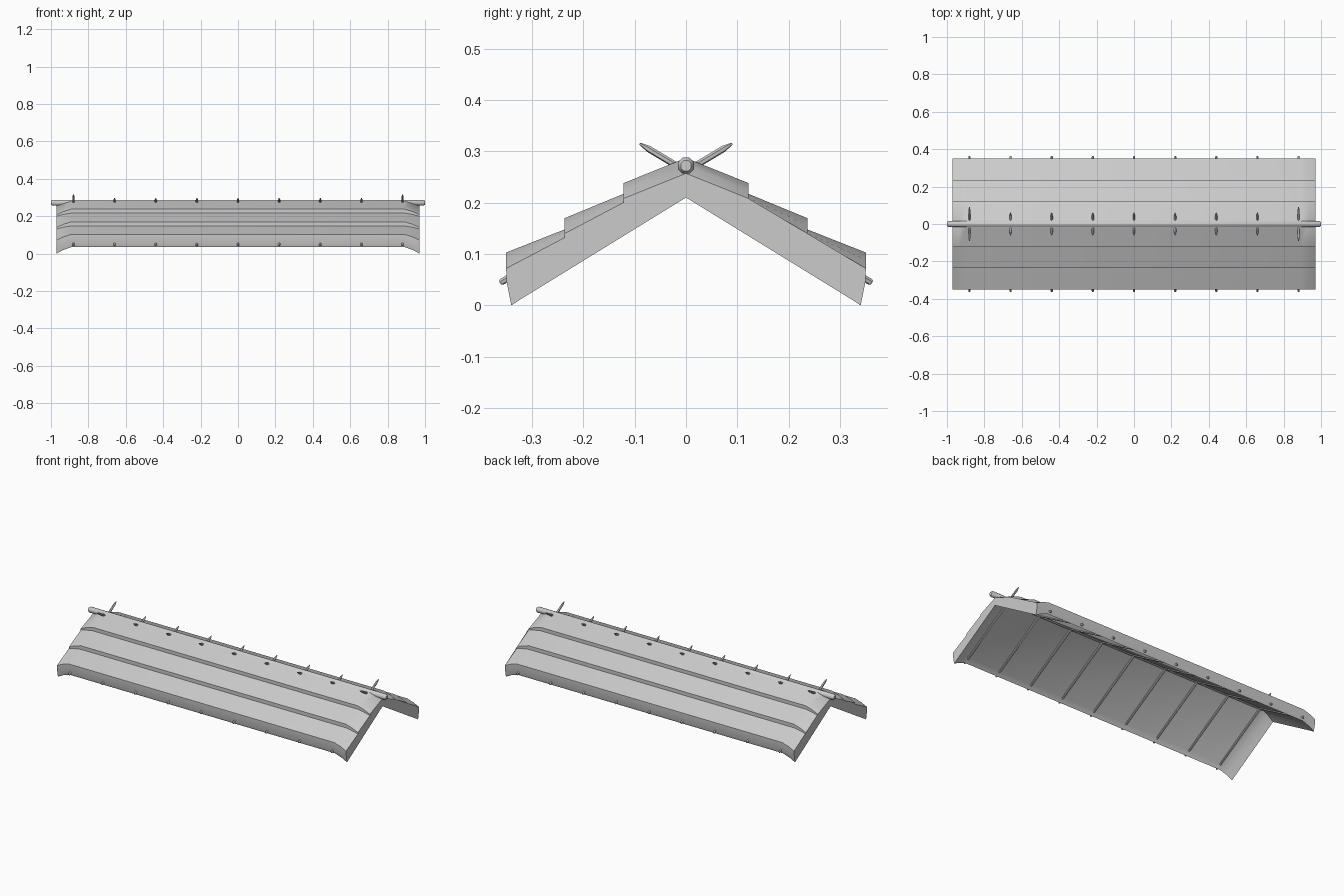
import bpy
import bmesh
import math
from mathutils import Vector

if "Cube" in bpy.data.objects:
    bpy.data.objects.remove(bpy.data.objects["Cube"])

# One plain grey for the whole roof
grey = bpy.data.materials.new("pale grey")
grey.use_nodes = True
grey.diffuse_color = (0.6, 0.6, 0.6, 1)
grey.node_tree.nodes["Principled BSDF"].inputs["Base Color"].default_value = (0.6, 0.6, 0.6, 1)


def finish(bm, name, angle):
    bmesh.ops.recalc_face_normals(bm, faces=bm.faces[:])
    mesh = bpy.data.meshes.new(name)
    bm.to_mesh(mesh)
    bm.free()
    mesh.materials.append(grey)
    obj = bpy.data.objects.new(name, mesh)
    bpy.context.collection.objects.link(obj)
    bpy.ops.object.select_all(action="DESELECT")
    obj.select_set(True)
    bpy.context.view_layer.objects.active = obj
    bpy.ops.object.shade_smooth_by_angle(angle=math.radians(angle))
    return obj


def loft(name, rings, angle):
    """Skin a row of closed rings and cap both ends."""
    bm = bmesh.new()
    loops = [[bm.verts.new(p) for p in ring] for ring in rings]
    n = len(loops[0])
    for a, b in zip(loops, loops[1:]):
        for i in range(n):
            j = (i + 1) % n
            bm.faces.new((a[i], a[j], b[j], b[i]))
    caps = [bm.faces.new(loops[0]), bm.faces.new(loops[-1])]
    bmesh.ops.triangulate(bm, faces=caps)
    return finish(bm, name, angle)


def pole(name, start, end, stations, sides):
    """Round pole; stations are (distance from start, radius)."""
    start, end = Vector(start), Vector(end)
    axis = (end - start).normalized()
    side = axis.orthogonal().normalized()
    other = axis.cross(side)
    rings = []
    for d, r in stations:
        turns = [2 * math.pi * (i + 0.5) / sides for i in range(sides)]
        rings.append([start + axis * d + (side * math.cos(t) + other * math.sin(t)) * r
                      for t in turns])
    return loft(name, rings, 50)


# Half sections from ridge over three layers, round the eave, back underneath
MIDDLE = [(0, .287), (.122, .238), (.122, .217), (.236, .17), (.236, .148),
          (.35, .103), (.349, .05), (.343, .035), (.328, .064), (0, .262)]
END = [(0, .257), (.122, .208), (.122, .2), (.236, .14), (.236, .132),
       (.35, .072), (.349, .045), (.34, 0), (.325, .01), (0, .21)]


def section(x, droop):
    half = [(m[0] + (e[0] - m[0]) * droop, m[1] + (e[1] - m[1]) * droop)
            for m, e in zip(MIDDLE, END)]
    full = half + [(-y, z) for y, z in half[-2:0:-1]]
    return [(x, y, z) for y, z in full]


# Layered roof shell with drooping gable ends
ends = [(.97, 1), (.935, .45), (.89, 0)]
loft("roof_shell",
     [section(-x, d) for x, d in ends] + [section(x, d) for x, d in reversed(ends)], 40)

# Ridge pole
pole("ridge_pole", (-1, 0, .272), (1, 0, .272),
     [(0, .011), (.008, .017), (1.992, .017), (2, .011)], 8)

# Crossing rafters, the outermost pairs reaching further past the ridge
SLOPE = 0.6
for i in range(9):
    x = (i - 4) * 0.22
    reach = 0.09 if i in (0, 8) else 0.06
    for s, label in ((1, "back"), (-1, "front")):
        low = Vector((x, s * .362, .261 - SLOPE * .362))
        top = Vector((x, -s * reach, .261 + SLOPE * reach))
        length = (top - low).length
        pole(f"{label}_rafter_{i + 1}", low, top,
             [(0, .004), (.004, .0065), (length - .02, .0065), (length, .002)], 6)
